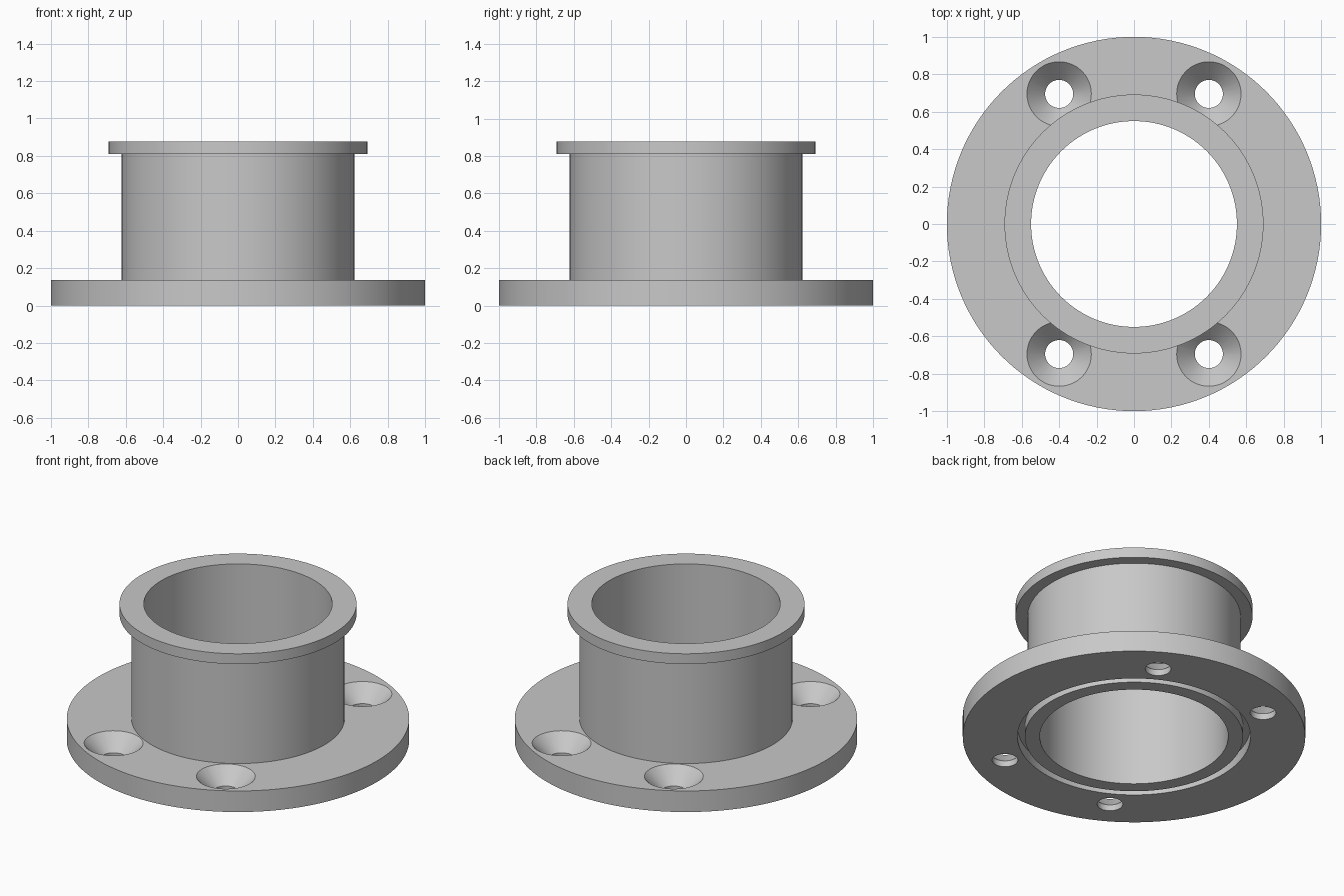
import bpy
import bmesh
import math

cube = bpy.data.objects.get("Cube")
if cube:
    bpy.data.objects.remove(cube, do_unlink=True)

grey = bpy.data.materials.new("plain grey")
grey.use_nodes = True
grey.diffuse_color = (0.58, 0.58, 0.58, 1)
grey.node_tree.nodes["Principled BSDF"].inputs["Base Color"].default_value = grey.diffuse_color


def lathe(bm, profile, steps, centre=(0, 0)):
    """Revolve a closed (radius, height) profile about a vertical axis."""
    rings = []
    for i in range(steps):
        a = math.tau * i / steps
        c, s = math.cos(a), math.sin(a)
        rings.append([bm.verts.new((centre[0] + r * c, centre[1] + r * s, z)) for r, z in profile])
    n = len(profile)
    for i in range(steps):
        here, after = rings[i], rings[(i + 1) % steps]
        for j in range(n):
            k = (j + 1) % n
            bm.faces.new((here[j], after[j], after[k], here[k]))


def drill(bm, profile, steps, centre):
    """Solid of revolution: stacked rings closed by flat end caps."""
    rings = []
    for r, z in profile:
        rings.append([bm.verts.new((centre[0] + r * math.cos(math.tau * i / steps),
                                    centre[1] + r * math.sin(math.tau * i / steps), z))
                      for i in range(steps)])
    for low, high in zip(rings, rings[1:]):
        for i in range(steps):
            k = (i + 1) % steps
            bm.faces.new((low[i], low[k], high[k], high[i]))
    bm.faces.new(rings[0])
    bm.faces.new(rings[-1])


def make_object(name, bm):
    bmesh.ops.recalc_face_normals(bm, faces=bm.faces)
    mesh = bpy.data.meshes.new(name)
    bm.to_mesh(mesh)
    bm.free()
    mesh.materials.append(grey)
    obj = bpy.data.objects.new(name, mesh)
    bpy.context.collection.objects.link(obj)
    return obj


# Main dimensions
BORE, PIPE, RIM = 0.55, 0.622, 0.692
FLANGE_TOP, RIM_BOTTOM, TOP = 0.136, 0.81, 0.876
GROOVE_IN, GROOVE_OUT, GROOVE_DEPTH = 0.637, 0.68, 0.07

# Flange, pipe, top rim and underside seal groove in one section
bm = bmesh.new()
lathe(bm, [(BORE, 0), (GROOVE_IN, 0), (GROOVE_IN, GROOVE_DEPTH),
           (GROOVE_OUT, GROOVE_DEPTH), (GROOVE_OUT, 0), (1, 0),
           (1, FLANGE_TOP), (PIPE, FLANGE_TOP), (PIPE, RIM_BOTTOM),
           (RIM, RIM_BOTTOM), (RIM, TOP), (BORE, TOP)], 128)
collar = make_object("flanged_collar", bm)

# Four countersunk screw holes
HOLE, SINK = 0.075, 0.172
bm = bmesh.new()
for sx in (-1, 1):
    for sy in (-1, 1):
        drill(bm, [(HOLE, -0.1), (HOLE, FLANGE_TOP - (SINK - HOLE)),
                   (SINK, FLANGE_TOP), (SINK, FLANGE_TOP + 0.1)],
              48, (sx * 0.4, sy * 0.695))
cutter = make_object("screw_hole_cutter", bm)
cutter.hide_render = True

cut = collar.modifiers.new("screw_holes", "BOOLEAN")
cut.operation = "DIFFERENCE"
cut.solver = "EXACT"
cut.object = cutter

bpy.ops.object.select_all(action="DESELECT")
collar.select_set(True)
bpy.context.view_layer.objects.active = collar
bpy.ops.object.modifier_apply(modifier=cut.name)
bpy.data.objects.remove(cutter, do_unlink=True)

bpy.ops.object.shade_smooth_by_angle(angle=math.radians(30))
